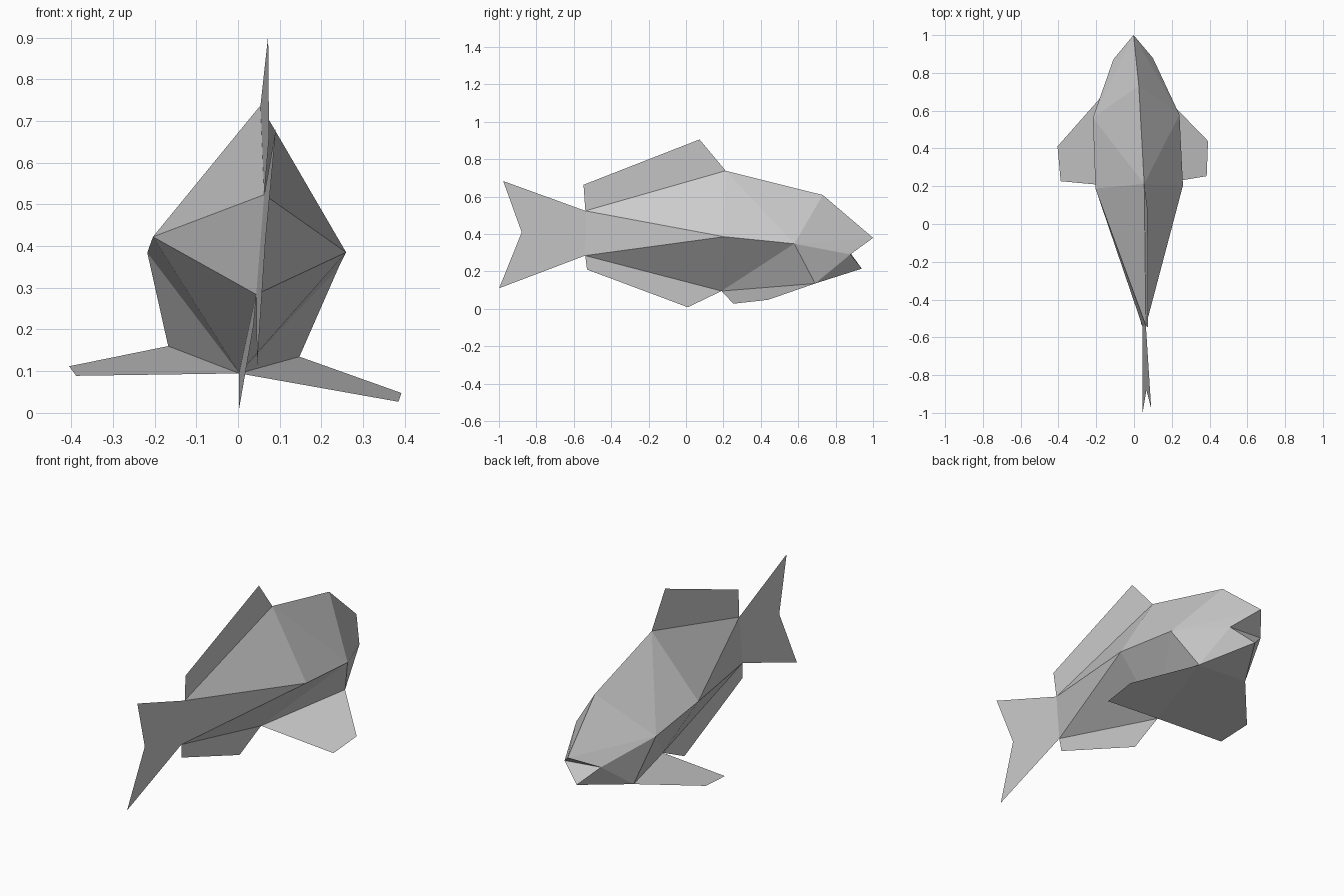
import bpy
import bmesh
from math import radians

default = bpy.data.objects.get("Cube")
if default:
    bpy.data.objects.remove(default, do_unlink=True)

GREY = (0.6, 0.6, 0.6, 1.0)
grey = bpy.data.materials.new("plain grey")
grey.use_nodes = True
grey.diffuse_color = GREY
grey.node_tree.nodes["Principled BSDF"].inputs["Base Color"].default_value = GREY

# Landmarks on the right half of the fish, with x = 0 on the midline
nose = (0, 1.0, 0.38)
head_top = (0, 0.73, 0.61)
peak = (0, 0.21, 0.74)
tail_top = (0, -0.54, 0.525)
tail_low = (0, -0.54, 0.285)
belly = (0, 0.19, 0.095)
jaw_mid = (0, 0.685, 0.148)
jaw_tip = (0, 0.94, 0.215)
mouth_mid = (0, 0.875, 0.30)
mouth_corner = (0.105, 0.875, 0.30)
jaw = (0.158, 0.685, 0.148)
flank_back = (0.2325, 0.195, 0.405)
flank_front = (0.23, 0.57, 0.367)


def build(name, faces, mirrored=False):
    """Make a flat-faced part from faces that share landmarks."""
    bm = bmesh.new()
    verts = {}
    for face in faces:
        for p in face:
            if p not in verts:
                verts[p] = bm.verts.new(p)
        bm.faces.new([verts[p] for p in face])
    bmesh.ops.recalc_face_normals(bm, faces=bm.faces)
    mesh = bpy.data.meshes.new(name)
    bm.to_mesh(mesh)
    bm.free()
    mesh.materials.append(grey)
    obj = bpy.data.objects.new(name, mesh)
    bpy.context.collection.objects.link(obj)
    if mirrored:
        mod = obj.modifiers.new("mirror", "MIRROR")
        mod.use_mirror_merge = True
        mod.merge_threshold = 0.0005
    # The whole fish leans and turns slightly
    obj.rotation_euler = (0, radians(4.6), radians(2))
    obj.location.x = 0.002
    return obj


# Body: half shell, mirrored
build("body", [
    # back and upper flank
    (tail_top, peak, flank_back),
    (peak, flank_front, flank_back),
    (peak, head_top, flank_front),
    # head and cheek
    (head_top, nose, flank_front),
    (nose, mouth_corner, flank_front),
    (mouth_corner, jaw, flank_front),
    (mouth_corner, jaw_tip, jaw),
    # lower flank and tail stem
    (tail_top, flank_back, tail_low),
    (tail_low, flank_back, belly),
    (flank_back, flank_front, belly),
    (flank_front, jaw, belly),
    # open mouth: roof and floor
    (nose, mouth_mid, mouth_corner),
    (jaw_tip, mouth_corner, mouth_mid),
    # underside
    (belly, jaw, jaw_mid),
    (jaw_mid, jaw, jaw_tip),
], mirrored=True)

# Thin fins on the midline
fork = (0, -0.88, 0.41)
build("tail_fin", [
    (tail_top, (0, -0.98, 0.685), fork),
    (tail_top, fork, tail_low),
    (tail_low, fork, (0, -1.0, 0.11)),
])
build("dorsal_fin", [(tail_top, (0, -0.55, 0.665), (0, 0.07, 0.908), peak)])
build("anal_fin", [(tail_low, (0, -0.53, 0.21), (0, 0.01, 0.008), belly)])

# Pair of side fins hanging from jaw to belly
build("side_fins", [
    (jaw, (0.4, 0.425, 0.08), (0.388, 0.24, 0.058), belly),
], mirrored=True)
